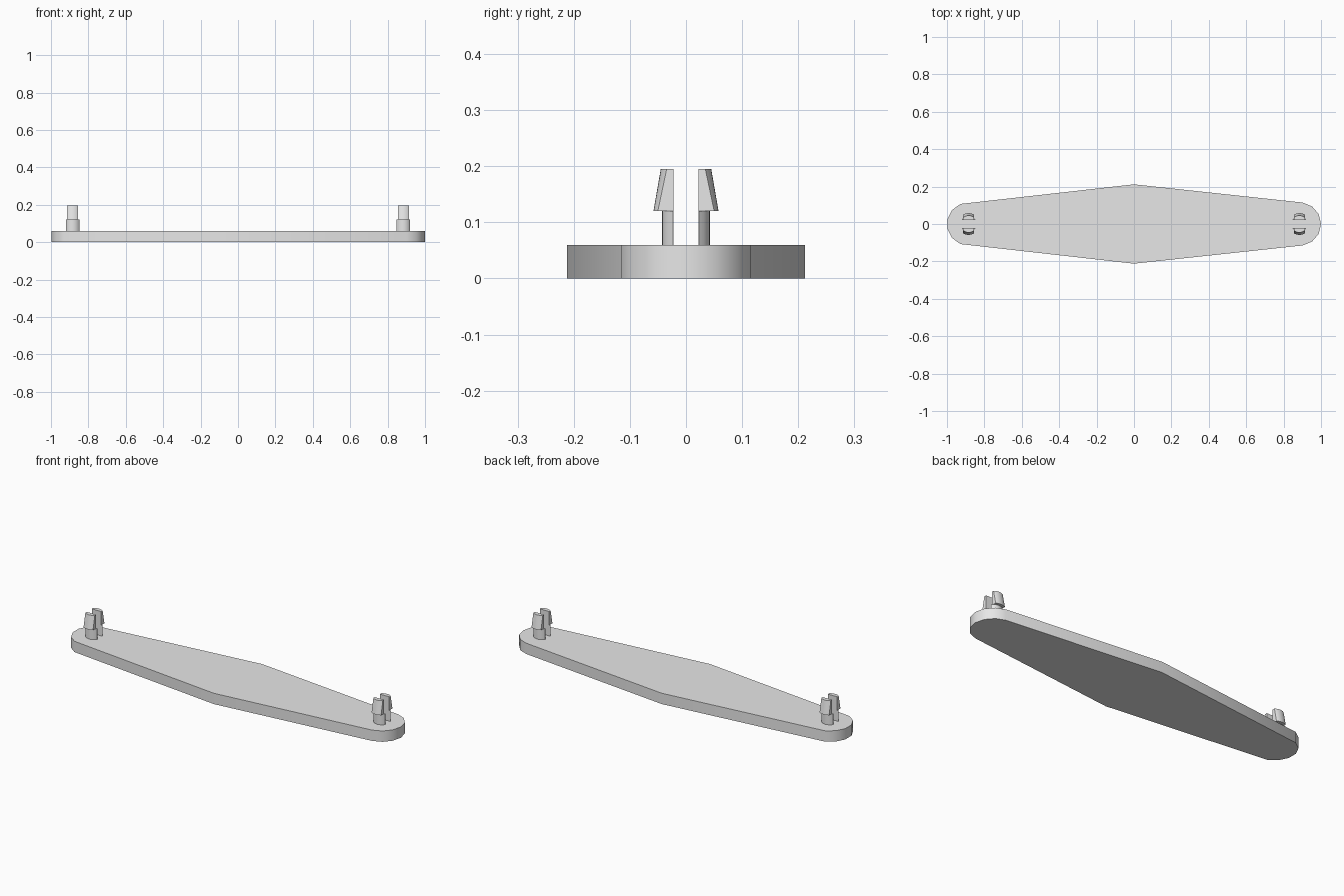
import bpy, bmesh
from math import sin, cos, asin, pi, radians, sqrt

cube = bpy.data.objects.get("Cube")
if cube:
    bpy.data.objects.remove(cube, do_unlink=True)

grey = bpy.data.materials.new("plain grey")
grey.use_nodes = True
colour = (0.8, 0.8, 0.8, 1)
grey.diffuse_color = colour
grey.node_tree.nodes["Principled BSDF"].inputs["Base Color"].default_value = colour

END_X, END_R = 0.884, 0.116      # rounded plate ends, pegs share their centres
PLATE_TOP = 0.06
GAP = 0.022                      # half the slot between peg halves


def loft(name, sections):
    """Solid through matching outlines, each given as (points, z)."""
    bm = bmesh.new()
    rings = [[bm.verts.new((x, y, z)) for x, y in pts] for pts, z in sections]
    bm.faces.new(rings[0])
    bm.faces.new(rings[-1])
    n = len(rings[0])
    for a, b in zip(rings, rings[1:]):
        for i in range(n):
            j = (i + 1) % n
            bm.faces.new((a[i], a[j], b[j], b[i]))
    bmesh.ops.recalc_face_normals(bm, faces=bm.faces)
    mesh = bpy.data.meshes.new(name)
    bm.to_mesh(mesh)
    bm.free()
    mesh.materials.append(grey)
    obj = bpy.data.objects.new(name, mesh)
    bpy.context.collection.objects.link(obj)
    bpy.ops.object.select_all(action="DESELECT")
    obj.select_set(True)
    bpy.context.view_layer.objects.active = obj
    bpy.ops.object.shade_smooth_by_angle(angle=radians(30))
    return obj


def end_arc(cx, start, count):
    angles = [radians(start + 27 * i) for i in range(count)]
    return [(cx + END_R * cos(a), END_R * sin(a)) for a in angles]


def segment(cx, side, radius, half_width, steps=8):
    """Slice of a disc beyond the slot, trimmed to a half width in x."""
    spread = asin(half_width / radius)
    pts = [(cx - half_width, side * GAP)]
    for i in range(steps + 1):
        a = -spread + 2 * spread * i / steps
        pts.append((cx + radius * sin(a), side * radius * cos(a)))
    pts.append((cx + half_width, side * GAP))
    return pts


# Tapered plate, widest in the middle
outline = (end_arc(END_X, -81, 7) + [(0, 0.212)]
           + end_arc(-END_X, 112.5, 6) + [(0, -0.212)])
loft("plate", [(outline, 0), (outline, PLATE_TOP)])

# Split snap pegs: half-round stems with tapered barbed heads
for x_name, cx in (("left", END_X), ("right", -END_X)):
    for y_name, side in (("front", -1), ("back", 1)):
        tag = f"{x_name}_{y_name}"
        stem = segment(cx, side, 0.043, 0.036)
        loft(f"{tag}_peg_stem", [(stem, PLATE_TOP - 0.005), (stem, 0.12)])
        loft(f"{tag}_peg_head", [(segment(cx, side, 0.058, 0.029), 0.12),
                                 (segment(cx, side, 0.045, 0.029), 0.195)])
